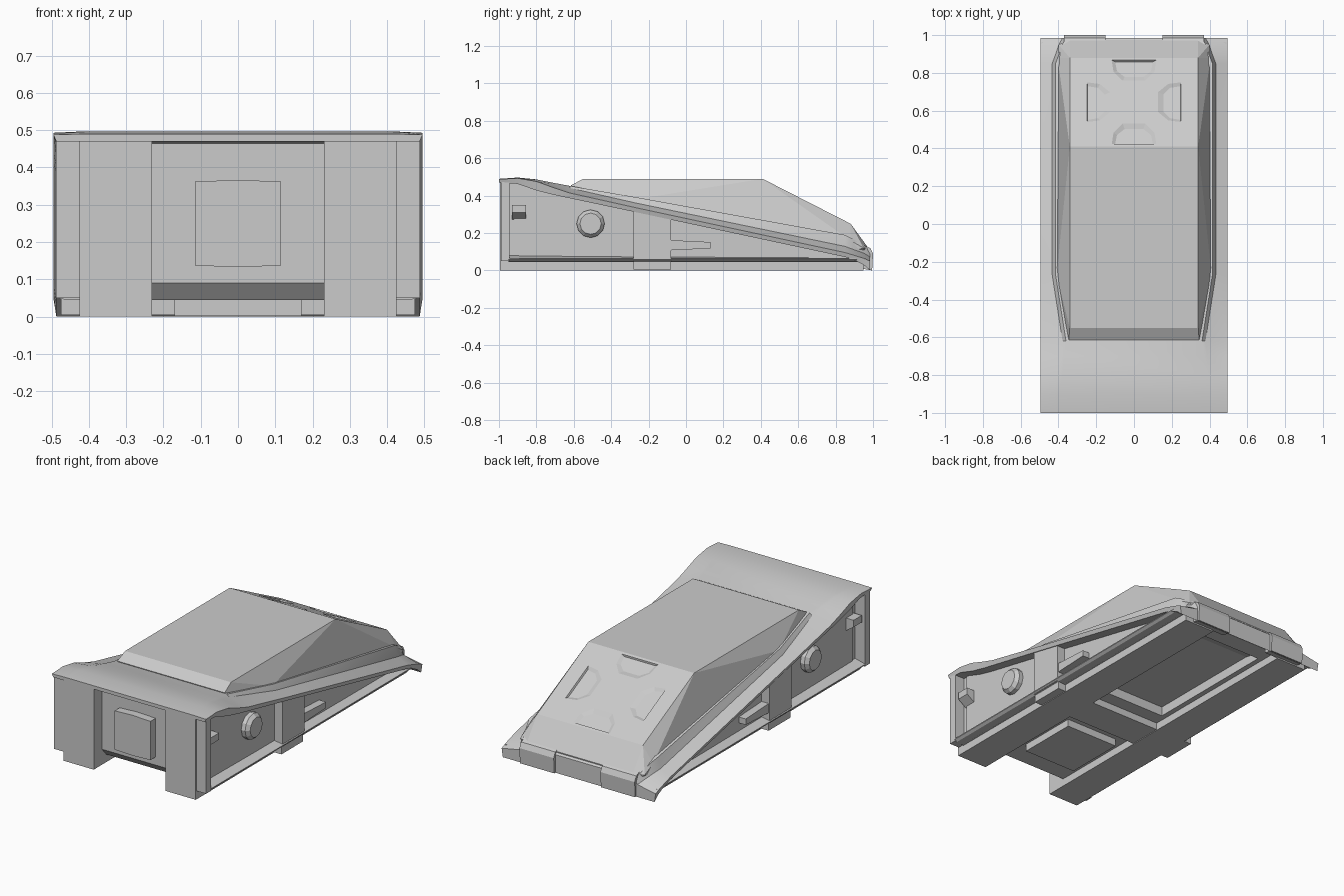
import bpy, bmesh, math
from mathutils import Matrix, Vector

cube = bpy.data.objects.get("Cube")
if cube:
    bpy.data.objects.remove(cube)

grey = bpy.data.materials.new("plain_grey")
grey.use_nodes = True
colour = (0.6, 0.6, 0.6, 1)
grey.diffuse_color = colour
grey.node_tree.nodes["Principled BSDF"].inputs["Base Color"].default_value = colour


def finish(name, bm, smooth=None):
    bmesh.ops.recalc_face_normals(bm, faces=bm.faces[:])
    mesh = bpy.data.meshes.new(name)
    bm.to_mesh(mesh)
    bm.free()
    obj = bpy.data.objects.new(name, mesh)
    bpy.context.collection.objects.link(obj)
    mesh.materials.append(grey)
    if smooth:
        bpy.ops.object.select_all(action="DESELECT")
        obj.select_set(True)
        bpy.context.view_layer.objects.active = obj
        bpy.ops.object.shade_smooth_by_angle(angle=math.radians(smooth))
    return obj


def loft(name, rings, smooth=None):
    """Skin closed rings of equal length and cap both ends."""
    bm = bmesh.new()
    loops = [[bm.verts.new(p) for p in ring] for ring in rings]
    for a, b in zip(loops, loops[1:]):
        for i in range(len(a)):
            j = (i + 1) % len(a)
            bm.faces.new((a[i], a[j], b[j], b[i]))
    bm.faces.new(loops[0])
    bm.faces.new(loops[-1])
    return finish(name, bm, smooth)


def prism(name, x0, x1, profile):
    return loft(name, [[(x, y, z) for y, z in profile] for x in (x0, x1)])


def box(name, x0, x1, y0, y1, z0, z1):
    return prism(name, x0, x1, [(y0, z0), (y1, z0), (y1, z1), (y0, z1)])


def pair(maker, name, x0, x1, *args):
    maker("left_" + name, x0, x1, *args)
    maker("right_" + name, -x1, -x0, *args)


def cut(target, cutter):
    cutter.hide_render = True
    cutter.hide_viewport = True
    cutter.display_type = "WIRE"
    mod = target.modifiers.new("cut", "BOOLEAN")
    mod.operation = "DIFFERENCE"
    mod.solver = "EXACT"
    mod.object = cutter


# Wedge body with a long recess and a raised panel on the underside
body = prism("body", -0.43, 0.43, [(-0.92, 0.09), (-0.88, 0.045), (0.95, 0.045),
                                   (0.95, 0.06), (0.85, 0.08), (-0.92, 0.475)])
cut(body, box("recess_cutter", -0.2, 0.2, 0.0, 0.82, 0, 0.1))
box("underside_panel", -0.17, 0.17, -0.72, -0.36, 0.002, 0.06)

# Sloping cover: station = y, lower rim, upper rim, crest, inner edge x, shoulder height
stations = [(-1.0, 0.47, 0.488, 0.49, 0.4, 0.9), (-0.9, 0.463, 0.493, 0.497, 0.4, 0.9),
            (-0.8, 0.428, 0.476, 0.487, 0.38, 0.9), (-0.7, 0.403, 0.44, 0.467, 0.37, 0.8),
            (-0.62, 0.386, 0.414, 0.452, 0.36, 0.7), (-0.27, 0.312, 0.336, 0.392, 0.415, 0.45),
            (0.85, 0.072, 0.096, 0.19, 0.415, 0.35), (0.89, 0.06, 0.084, 0.17, 0.4, 0.35),
            (0.95, 0.03, 0.065, 0.135, 0.38, 0.4), (0.985, 0.0, 0.05, 0.105, 0.36, 0.4)]
rings = []
for y, low, rim, crest, inner, rise in stations:
    half = [(0.487, low), (0.495, rim), (inner + 0.018, rim + (crest - rim) * rise),
            (inner, crest)]
    rings.append([(x, y, z) for x, z in half] + [(-x, y, z) for x, z in reversed(half)])
loft("sloping_cover", rings, 25)

# Raised hood on the cover
bm = bmesh.new()
for x, y, z in [(0.34, -0.55, 0.49), (0.34, 0.41, 0.49), (0.34, 0.88, 0.25),
                (0.345, -0.615, 0.455), (0.41, -0.27, 0.38), (0.405, 0.88, 0.16),
                (0.34, 0.975, 0.12), (0.40, 0.95, 0.12), (0.34, -0.6, 0.4),
                (0.41, -0.27, 0.33), (0.405, 0.88, 0.1), (0.34, 0.97, 0.06)]:
    for side in (1, -1):
        bm.verts.new((x * side, y, z))
bmesh.ops.convex_hull(bm, input=bm.verts[:])
loose = [v for v in bm.verts if not v.link_faces]
bmesh.ops.delete(bm, geom=loose, context="VERTS")
bmesh.ops.dissolve_limit(bm, angle_limit=0.01, verts=bm.verts[:], edges=bm.edges[:])
hood = finish("hood", bm)

# Four shallow pockets with sloped walls leave a cross on the hood panel
slope = Matrix.Translation((0, 0.645, 0.37)) @ Matrix.Rotation(-math.atan2(0.24, 0.47), 4, "X")
outline = [(-0.12, 0.25), (-0.11, 0.18), (-0.06, 0.125), (0.06, 0.125), (0.11, 0.18), (0.12, 0.25)]
floor = [(-0.1, 0.245), (-0.09, 0.19), (-0.05, 0.155), (0.05, 0.155), (0.09, 0.19), (0.1, 0.245)]
for i in range(4):
    turn = slope @ Matrix.Rotation(i * math.pi / 2, 4, "Z")
    pocket = [[turn @ Vector((x, y, z)) for x, y in points]
              for points, z in ((floor, -0.01), (outline, 0.001), (outline, 0.04))]
    cut(hood, loft("hood_pocket_cutter", pocket))

# Front legs, corner frames and recessed front plate
pair(box, "front_leg", 0.23, 0.425, -0.995, -0.88, 0.0, 0.475)
pair(box, "corner_frame", 0.42, 0.488, -0.99, -0.945, 0.05, 0.475)
loft("front_plate", [[(-w, y, 0.137), (0, y, 0.133), (w, y, 0.137),
                      (w, y, 0.362), (0, y, 0.367), (-w, y, 0.362)]
                     for w, y in ((0.115, -0.91), (0.115, -0.968))])

# Base rails in line with the legs, and the crossbar under the pillars
pair(box, "base_rail", 0.23, 0.425, -0.95, 0.95, 0.0, 0.05)
box("crossbar", -0.475, 0.475, -0.28, -0.08, 0.004, 0.06)

# Side details: sloped ledge, wedge bracket and round knob
for side, label in ((1, "left"), (-1, "right")):
    loft(label + "_side_ledge", [[(side * x, y, z) for x, z in
                                  ((0.42, 0.045), (0.475, 0.047), (0.49, 0.058),
                                   (0.49, 0.064), (0.42, top))]
                                 for y, top in ((-0.95, 0.082), (-0.35, 0.075), (0.96, 0.068))])
    loft(label + "_corner_bracket", [[(side * x, y, z) for x, z in
                                      ((0.42, 0.27), (0.478, 0.31), (0.478, 0.35), (0.42, 0.35))]
                                     for y in (-0.93, -0.855)])
    loft(label + "_knob", [[(side * x, -0.51 + r * math.cos(a), 0.25 + r * math.sin(a))
                            for a in (i * math.tau / 12 for i in range(12))]
                           for x, r in ((0.42, 0.075), (0.455, 0.075), (0.475, 0.057))])

# Pillars and rear side brackets
pair(prism, "side_pillar", 0.42, 0.482, [(-0.28, 0.05), (-0.08, 0.05),
                                        (-0.08, 0.28), (-0.28, 0.325)])
pair(prism, "side_bracket", 0.42, 0.475, [(-0.08, 0.108), (0.13, 0.118),
                                         (0.13, 0.152), (-0.08, 0.162)])

# Rear bumper pads
pair(prism, "rear_pad", 0.15, 0.37, [(0.94, 0.01), (0.995, 0.0), (1.0, 0.09),
                                    (0.985, 0.12), (0.94, 0.14)])
